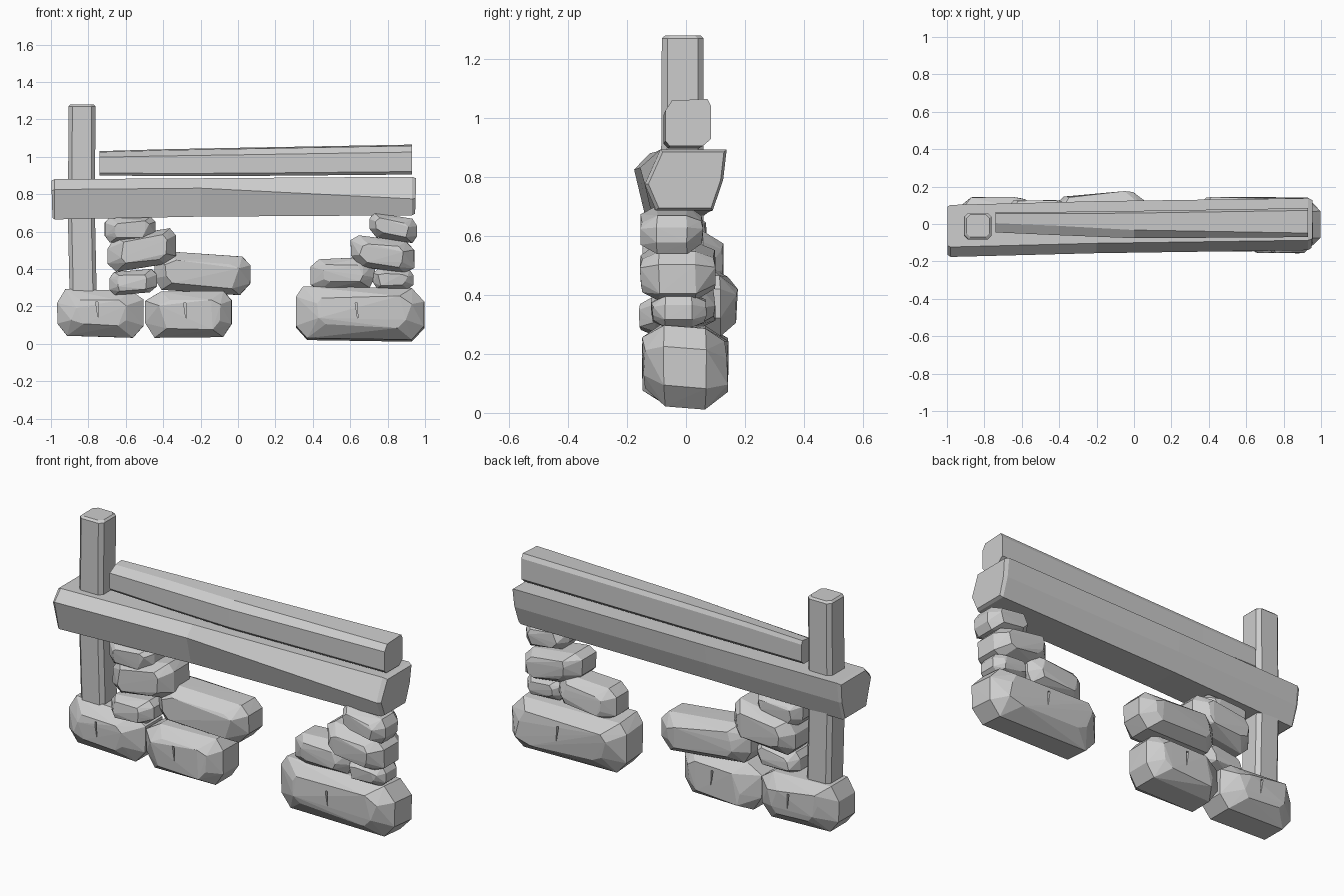
import bpy, bmesh, random
from mathutils import Vector

if "Cube" in bpy.data.objects:
    bpy.data.objects.remove(bpy.data.objects["Cube"], do_unlink=True)

stone_grey = bpy.data.materials.new("stone_grey")
stone_grey.use_nodes = True
GREY = (0.61, 0.61, 0.61, 1)
stone_grey.diffuse_color = GREY
stone_grey.node_tree.nodes["Principled BSDF"].inputs["Base Color"].default_value = GREY


def finish(bm, name):
    bmesh.ops.recalc_face_normals(bm, faces=bm.faces)
    mesh = bpy.data.meshes.new(name)
    bm.to_mesh(mesh)
    bm.free()
    mesh.materials.append(stone_grey)
    obj = bpy.data.objects.new(name, mesh)
    bpy.context.collection.objects.link(obj)
    return obj


def loft(name, rings):
    """Skin a closed solid through rings of points."""
    bm = bmesh.new()
    loops = [[bm.verts.new(p) for p in ring] for ring in rings]
    n = len(loops[0])
    for a, b in zip(loops, loops[1:]):
        for i in range(n):
            j = (i + 1) % n
            bm.faces.new((a[i], a[j], b[j], b[i]))
    bm.faces.new(loops[0])
    bm.faces.new(loops[-1])
    return finish(bm, name)


def notch(stone, x, y, z, height, depth):
    """Cut a narrow tapering crack into a stone."""
    w = 0.006
    cutter = loft("crack_cutter", [
        [(x - w, y - depth, z + height), (x + w, y - depth, z + height),
         (x + w, y + depth, z + height), (x - w, y + depth, z + height)],
        [(x + w, y - depth, z - height), (x + 1.4 * w, y - depth, z - height),
         (x + 1.4 * w, y + depth, z - height), (x + w, y + depth, z - height)]])
    mod = stone.modifiers.new("crack", "BOOLEAN")
    mod.operation, mod.object, mod.solver = "DIFFERENCE", cutter, "EXACT"
    graph = bpy.context.evaluated_depsgraph_get()
    mesh = bpy.data.meshes.new_from_object(stone.evaluated_get(graph))
    stone.modifiers.clear()
    stone.data = mesh
    bpy.data.objects.remove(cutter, do_unlink=True)


def stone(name, x, y, z, slope=0.0, seed=0, crack=0.0, yaw=0.0, pitch=0.0, chip=0.55):
    """Chipped boulder: hull of an irregular octagon, rounded towards front and back."""
    rng = random.Random(seed)
    centre = Vector(((x[0] + x[1]) / 2, (y[0] + y[1]) / 2, (z[0] + z[1]) / 2))
    hx = (x[1] - x[0]) / 2
    hy = (y[1] - y[0]) / 2 - abs(yaw) * hx * 0.6
    hz = (z[1] - z[0]) / 2 - abs(slope) * hx * 0.65
    size = min(hx, hz)
    outline = []
    for sx, sz in ((-1, -1), (1, -1), (1, 1), (-1, 1)):
        cx = chip * size * rng.uniform(0.6, 1.2)
        cz = chip * size * rng.uniform(0.6, 1.2)
        pair = [(sx * hx, sz * (hz - cz)), (sx * (hx - cx), sz * hz)]
        outline += pair if sx * sz > 0 else pair[::-1]
    bm = bmesh.new()
    for depth, inset in ((-1, 0.42), (-0.5, 0.02), (0.5, 0.02), (1, 0.42)):
        for px, pz in outline:
            k = inset * size * rng.uniform(0.7, 1.3)
            qx = px * (1 - 1.7 * k / hx)
            qz = pz * (1 - k / hz)
            qy = depth * hy * rng.uniform(0.9, 1)
            bm.verts.new(centre + Vector((qx, qy + yaw * qx, qz + slope * qx + pitch * qy)))
    hull = bmesh.ops.convex_hull(bm, input=bm.verts)
    bmesh.ops.delete(bm, geom=list({v for v in hull["geom_interior"] + hull["geom_unused"]
                                    if isinstance(v, bmesh.types.BMVert)}), context="VERTS")
    obj = finish(bm, name)
    if crack:
        notch(obj, centre.x - 0.02, y[0], centre.z + 0.02, crack, 0.025)
        notch(obj, centre.x + 0.02, y[1], centre.z + 0.02, crack, 0.025)


# Foundation boulders
stone("base_stone_right", (-0.97, -0.5), (-0.15, 0.145), (0.03, 0.295), -0.03, 3, 0.04)
stone("base_stone_middle", (-0.5, -0.03), (-0.15, 0.13), (0.03, 0.285), 0.01, 8, 0.04)
stone("base_stone_left", (0.305, 1.0), (-0.15, 0.145), (0.015, 0.302), -0.015, 5, 0.04,
      pitch=-0.08, chip=0.45)

# Stones piled on the right
stone("right_pile_low", (-0.69, -0.43), (-0.16, 0.06), (0.26, 0.4), 0.08, 11)
stone("right_pile_mid", (-0.7, -0.33), (-0.15, 0.13), (0.385, 0.615), 0.16, 12)
stone("right_pile_top", (-0.715, -0.44), (-0.14, 0.07), (0.54, 0.68), 0.02, 13)
stone("right_pile_side", (-0.45, 0.07), (-0.1, 0.178), (0.26, 0.495), -0.07, 14, yaw=0.08)

# Stones piled on the left
stone("left_pile_low", (0.72, 0.94), (-0.12, 0.07), (0.29, 0.405), -0.03, 21)
stone("left_pile_side", (0.385, 0.735), (-0.12, 0.1), (0.285, 0.465), 0.05, 22)
stone("left_pile_mid", (0.6, 0.945), (-0.16, 0.1), (0.38, 0.58), -0.13, 23)
stone("left_pile_top", (0.7, 0.96), (-0.155, 0.06), (0.54, 0.7), -0.16, 24)


# Upright post with chamfered corners
def post_ring(z, x0, x1, y0, y1, c=0.02):
    return [(x0 + c, y0, z), (x1 - c, y0, z), (x1, y0 + c, z), (x1, y1 - c, z),
            (x1 - c, y1, z), (x0 + c, y1, z), (x0, y1 - c, z), (x0, y0 + c, z)]


loft("post", [post_ring(0.25, -0.9, -0.755, -0.08, 0.06),
              post_ring(0.7, -0.91, -0.765, -0.085, 0.06),
              post_ring(1.27, -0.905, -0.762, -0.082, 0.06),
              post_ring(1.28, -0.895, -0.772, -0.07, 0.05)])


# Main beam: ridged along the front, flat on top
def beam_ring(x, dy, ridge, top, bottom, lean=0.0, s=1.0):
    mid = (top + bottom) / 2
    section = [(-0.158, ridge), (-0.105, top), (0.12, top), (0.108, mid),
               (0.073, bottom), (-0.12, bottom)]
    return [(x + lean * (z - mid), y * s + dy, mid + (z - mid) * s) for y, z in section]


loft("main_beam", [beam_ring(-0.995, -0.018, 0.82, 0.88, 0.665, -0.03, 0.93),
                   beam_ring(-0.98, -0.018, 0.825, 0.88, 0.665),
                   beam_ring(-0.2, 0.002, 0.832, 0.885, 0.68),
                   beam_ring(0.93, 0.018, 0.775, 0.893, 0.687),
                   beam_ring(0.95, 0.018, 0.775, 0.893, 0.687, 0.03, 0.92)])


# Upper rail: its sloped front narrows to a wedge at one end
def rail_ring(x, y0, y1, z0, z1, peak):
    w, h = y1 - y0, z1 - z0
    section = [(0, 0.1), (0, 0.75), (peak, 0.96), (0.92, 1), (1, 0.85),
               (1, 0.15), (0.82, 0), (0.1, 0)]
    return [(x, y0 + u * w, z0 + v * h) for u, v in section]


loft("upper_rail", [rail_ring(-0.74, -0.045, 0.065, 0.9, 1.03, 0.45),
                    rail_ring(-0.4, -0.06, 0.065, 0.897, 1.04, 0.4),
                    rail_ring(0.0, -0.076, 0.07, 0.897, 1.048, 0.3),
                    rail_ring(0.93, -0.07, 0.085, 0.905, 1.065, 0.14)])
